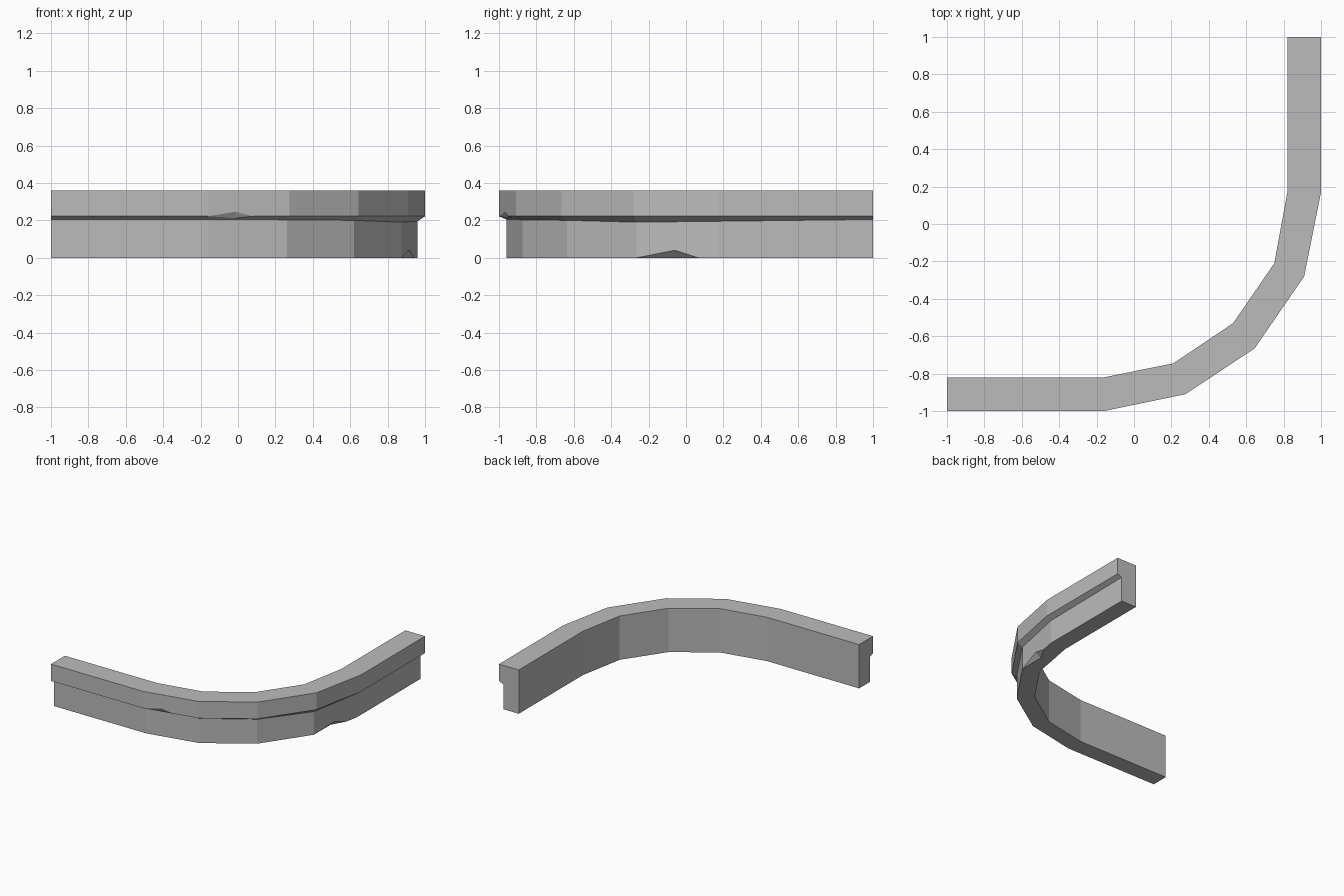
import bpy
import bmesh
from mathutils import Vector

cube = bpy.data.objects.get("Cube")
if cube:
    bpy.data.objects.remove(cube)

# Plain stone colour
stone = bpy.data.materials.new("grey_stone")
stone.use_nodes = True
colour = (0.5, 0.5, 0.5, 1)
stone.diffuse_color = colour
stone.node_tree.nodes["Principled BSDF"].inputs["Base Color"].default_value = colour

HEIGHT, LIP_Z = 0.36, 0.222

# Plan of the curve: inner face, outer face of the coping, and ledge height
inner = [(-1, -.82), (-.16, -.82), (.21, -.745), (.53, -.53), (.75, -.21), (.82, .17), (.82, 1)]
outer = [(-1, -1), (-.16, -1), (.275, -.91), (.645, -.665), (.91, -.28), (1, .17), (1, 1)]
ledge = [.205, .205, .203, .2, .19, .195, .205]


def chip(bm, edge, t0, t1, face_a, shift_a, face_b, shift_b):
    """Knock a small notch out of an edge, between t0 and t1 along it."""
    a, b = edge
    p0, p1 = a.co.copy(), b.co.copy()
    start = a if t0 == 0 else bm.verts.new(p0.lerp(p1, t0))
    end = bm.verts.new(p0.lerp(p1, t1))
    middle = p0.lerp(p1, t0 + (t1 - t0) * 0.62)
    tips = [bm.verts.new(middle + Vector(s)) for s in (shift_a, shift_b)]
    for face, tip in zip((face_a, face_b), tips):
        loop = list(face.verts)
        i = loop.index(a)
        extra = ([start] if start is not a else []) + [tip, end]
        if loop[(i + 1) % len(loop)] is b:
            loop[i + 1:i + 1] = extra
        else:
            loop[i:i] = extra[::-1]
        bm.faces.remove(face)
        bm.faces.new(loop)
    bm.faces.new((start, tips[0], tips[1]))
    bm.faces.new((end, tips[1], tips[0]))


# Sweep the wall profile along the plan
bm = bmesh.new()
rings = []
for i, o, z in zip(inner, outer, ledge):
    i, o = Vector((*i, 0)), Vector((*o, 0))
    foot = o.lerp(i, 0.22)
    profile = [(i, 0), (foot, 0), (foot, z), (o, LIP_Z), (o, HEIGHT), (i, HEIGHT)]
    rings.append([bm.verts.new((p.x, p.y, h)) for p, h in profile])

panels = []
for r, s in zip(rings, rings[1:]):
    n = len(r)
    panels.append([bm.faces.new((r[k], s[k], s[(k + 1) % n], r[(k + 1) % n])) for k in range(n)])
bm.faces.new(rings[0])
bm.faces.new(rings[-1][::-1])

# Chip at the foot of the wall
chip(bm, (rings[4][1], rings[5][1]), 0, 0.76,
     panels[4][1], (0, 0, 0.04), panels[4][0], (-0.04, 0.01, 0))
# Chip under the coping lip
chip(bm, (rings[1][3], rings[2][3]), 0, 0.55,
     panels[1][3], (0, 0, 0.024), panels[1][2], (-0.004, 0.02, -0.01))

bmesh.ops.recalc_face_normals(bm, faces=bm.faces)
mesh = bpy.data.meshes.new("curved_wall")
bm.to_mesh(mesh)
bm.free()
mesh.materials.append(stone)
wall = bpy.data.objects.new("curved_wall", mesh)
bpy.context.collection.objects.link(wall)
